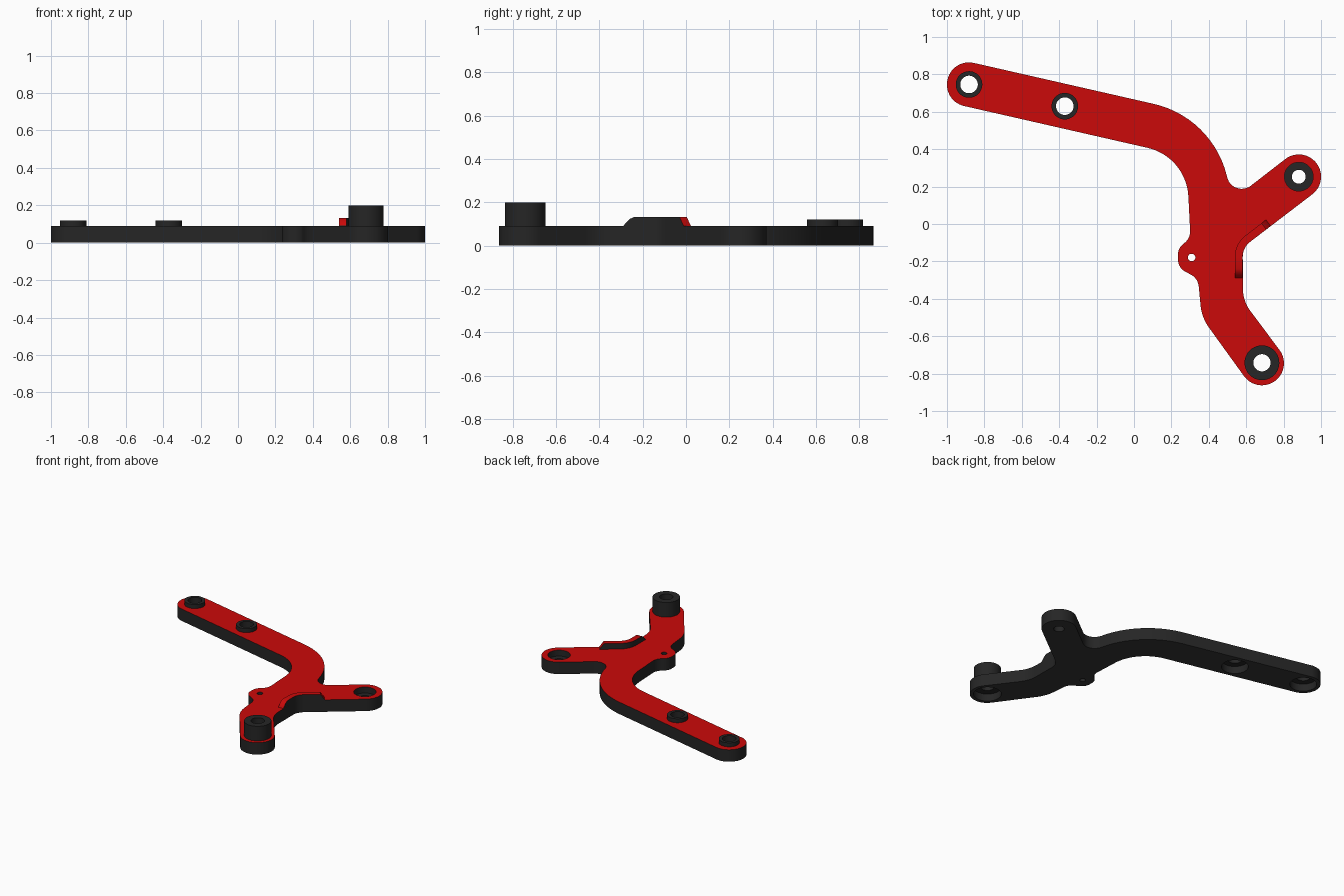
import bpy, bmesh, math
from mathutils import Vector

if "Cube" in bpy.data.objects:
    bpy.data.objects.remove(bpy.data.objects["Cube"])

TOP = 0.09          # plate thickness
RIB_TOP = 0.132


def material(name, rgb):
    m = bpy.data.materials.new(name)
    m.diffuse_color = (*rgb, 1)
    m.use_nodes = True
    m.node_tree.nodes["Principled BSDF"].inputs["Base Color"].default_value = m.diffuse_color
    return m


BLACK = material("black", (0.019, 0.019, 0.019))
RED = material("red", (0.60, 0.003, 0.003))
UNDERSIDE = material("dark grey", (0.035, 0.035, 0.035))


def make(name, bm, angle=30):
    bmesh.ops.recalc_face_normals(bm, faces=bm.faces)
    if bm.calc_volume(signed=True) < 0:
        bmesh.ops.reverse_faces(bm, faces=bm.faces)
    me = bpy.data.meshes.new(name)
    bm.to_mesh(me)
    bm.free()
    ob = bpy.data.objects.new(name, me)
    bpy.context.collection.objects.link(ob)
    for m in (BLACK, RED, UNDERSIDE):
        me.materials.append(m)
    bpy.ops.object.select_all(action='DESELECT')
    ob.select_set(True)
    bpy.context.view_layer.objects.active = ob
    bpy.ops.object.shade_smooth_by_angle(angle=math.radians(angle))
    return ob


def paint(ob):
    # upward faces of the raised surface are red, the flat base is grey, the rest black
    for p in ob.data.polygons:
        if p.normal.z > 0.3 and p.center.z > TOP - 0.01:
            p.material_index = 1
        elif p.normal.z < -0.9 and p.center.z < 0.001:
            p.material_index = 2
        else:
            p.material_index = 0


def rounded(a, b, c, r, n=14):
    """Arc points replacing corner b between a and c."""
    a, b, c = Vector(a), Vector(b), Vector(c)
    u, v = (a - b).normalized(), (c - b).normalized()
    half = u.angle(v) / 2
    centre = b + (u + v).normalized() * (r / math.sin(half))
    start = b + u * (r / math.tan(half)) - centre
    end = b + v * (r / math.tan(half)) - centre
    sweep = math.atan2(start.x * end.y - start.y * end.x, start.dot(end))
    pts = []
    for i in range(n + 1):
        t = sweep * i / n
        pts.append(centre + Vector((start.x * math.cos(t) - start.y * math.sin(t),
                                    start.x * math.sin(t) + start.y * math.cos(t))))
    return pts


def cap(x, y, deg, r):
    """Two rounded corners making the round end of an arm."""
    d = Vector((math.cos(math.radians(deg)), math.sin(math.radians(deg))))
    left = Vector((-d.y, d.x))
    c = Vector((x, y)) + d * r
    return [(*(c + left * r), r * 0.995), (*(c - left * r), r * 0.995)]


def circle(x, y, r, n=40):
    return [Vector((x + r * math.cos(2 * math.pi * k / n),
                    y + r * math.sin(2 * math.pi * k / n))) for k in range(n)]


def loop(bm, pts, z):
    return [bm.verts.new((p.x, p.y, z)) for p in pts]


def bridge(bm, a, b):
    for k in range(len(a)):
        m = (k + 1) % len(a)
        bm.faces.new((a[k], a[m], b[m], b[k]))


def fill(bm, loops):
    """Flat face between an outline and its holes."""
    edges = [bm.edges.get((lp[k - 1], lp[k])) for lp in loops for k in range(len(lp))]
    bmesh.ops.triangle_fill(bm, edges=edges, use_beauty=True, use_dissolve=False,
                            normal=(0, 0, 1))


# Plate outline: corners with fillet radius, clockwise
corners = (cap(-0.882, 0.746, 167.2, 0.118)
           + [(0.418, 0.571, 0.52), (0.528, 0.13, 0.08)]
           + cap(0.881, 0.253, 37.5, 0.119)
           + [(0.581, -0.126, 0.10), (0.583, -0.413, 0.2)]
           + cap(0.683, -0.744, -53.5, 0.119)
           + [(0.362, -0.50, 0.25), (0.342, -0.29, 0.08),
              (0.235, -0.235, 0.075), (0.235, -0.13, 0.07),
              (0.302, -0.075, 0.08), (0.28, 0.36, 0.28)])
outline = []
for i, (x, y, r) in enumerate(corners):
    prev, nxt = corners[i - 1][:2], corners[(i + 1) % len(corners)][:2]
    for p in rounded(prev, (x, y), nxt, r):
        if not outline or (p - outline[-1]).length > 0.002:
            outline.append(p)

# Raised collars: x, y, outer radius, hole radius, top height, underside recess radius
collars = [("end_collar", -0.882, 0.746, 0.071, 0.047, 0.12, 0.092),
           ("middle_collar", -0.370, 0.63, 0.071, 0.047, 0.12, 0.092),
           ("tall_post", 0.684, -0.742, 0.093, 0.046, 0.20, 0.095)]

# Hole profiles as (radius, height) from the underside up
holes = [(x, y, [(rec, 0), (rec, 0.055), (ri, 0.055), (ri, TOP)])
         for _, x, y, _, ri, _, rec in collars]
holes.append((0.881, 0.253, [(0.037, 0), (0.037, 0.045), (0.077, 0.045), (0.077, TOP)]))
holes.append((0.308, -0.179, [(0.02, 0), (0.02, TOP)]))

# Plate: outer wall, hole walls, then the flat faces
bm = bmesh.new()
low, high = [loop(bm, outline, 0)], [loop(bm, outline, TOP)]
bridge(bm, low[0], high[0])
for x, y, profile in holes:
    rings = [loop(bm, circle(x, y, r), z) for r, z in profile]
    for a, b in zip(rings, rings[1:]):
        bridge(bm, a, b)
    low.append(rings[0])
    high.append(rings[-1])
fill(bm, low)
fill(bm, high)
paint(make("plate", bm))

# Collars and post
for name, x, y, ro, ri, h, _ in collars:
    bm = bmesh.new()
    rings = [loop(bm, circle(x, y, r), z) for r, z in ((ri, TOP), (ro, TOP), (ro, h), (ri, h))]
    for j in range(4):
        bridge(bm, rings[j], rings[(j + 1) % 4])
    make(name, bm)

# Rib along the inner bend, with ramped ends
start, bend, end = Vector((0.581, -0.29)), Vector((0.581, -0.126)), Vector((0.731, -0.011))
along = (end - bend).normalized()
path = [start, start + Vector((0, 0.03)), start + Vector((0, 0.05))]
path += rounded(start, bend, end, 0.10)
path += [end - along * 0.03, end]
bm = bmesh.new()
sections = []
for i, p in enumerate(path):
    d = (path[min(i + 1, len(path) - 1)] - path[max(i - 1, 0)]).normalized()
    q = p + Vector((-d.y, d.x)) * 0.042
    z = {0: TOP + 0.001, 1: 0.123, len(path) - 1: TOP + 0.001}.get(i, RIB_TOP)
    sections.append([bm.verts.new(c) for c in
                     ((*p, TOP - 0.005), (*p, z), (*q, z), (*q, TOP - 0.005))])
for a, b in zip(sections, sections[1:]):
    bridge(bm, a, b)
bm.faces.new(sections[0])
bm.faces.new(sections[-1])
paint(make("rib", bm, 50))
